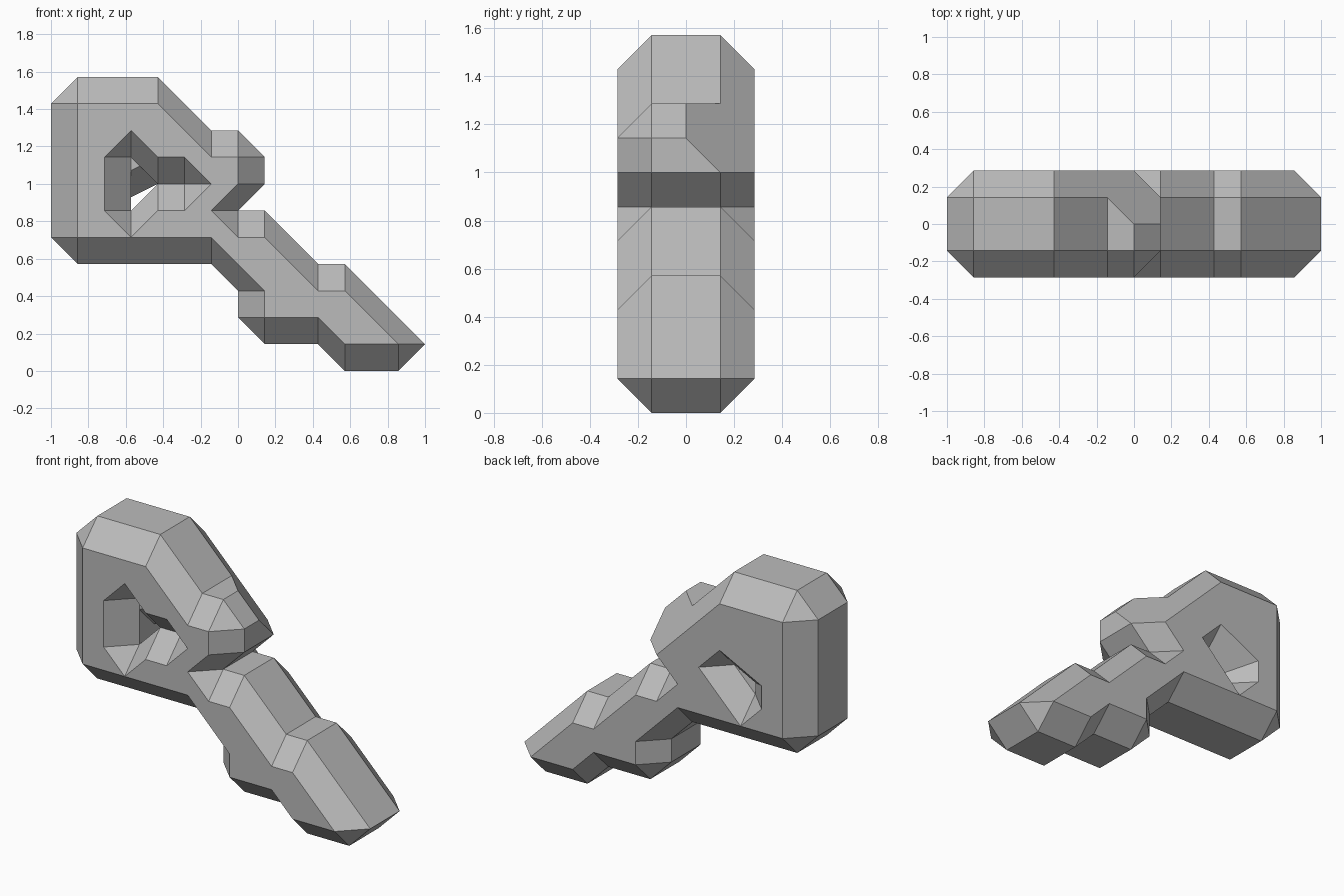
import bpy
import bmesh
from mathutils import Vector

cube = bpy.data.objects.get("Cube")
if cube:
    bpy.data.objects.remove(cube, do_unlink=True)

UNIT = 1 / 7
FULL = (-1, 1)
BACK = (0, 1)

grey = bpy.data.materials.new("plain grey")
grey.use_nodes = True
colour = (0.5, 0.5, 0.5, 1)
grey.diffuse_color = colour
grey.node_tree.nodes["Principled BSDF"].inputs["Base Color"].default_value = colour


def slab(outline, depth=FULL):
    """Corner points of a convex x-z outline swept along y."""
    return [(x, y, z) for x, z in outline for y in depth]


def add_chamfered_hull(target, core):
    """Grow core points by one unit along each axis and wrap them in a hull."""
    grown = set()
    for p in core:
        for axis in range(3):
            for step in (-1, 1):
                q = list(p)
                q[axis] += step
                grown.add(tuple(q))
    bm = bmesh.new()
    for p in sorted(grown):
        bm.verts.new(Vector(p) * UNIT)
    bmesh.ops.convex_hull(bm, input=bm.verts[:])
    loose = [v for v in bm.verts if not v.link_faces]
    bmesh.ops.delete(bm, geom=loose, context='VERTS')
    bmesh.ops.dissolve_limit(bm, angle_limit=0.01, verts=bm.verts[:], edges=bm.edges[:])
    bmesh.ops.recalc_face_normals(bm, faces=bm.faces[:])
    copies = {v: target.verts.new(v.co) for v in bm.verts}
    for f in bm.faces:
        target.faces.new([copies[v] for v in f.verts])
    bm.free()


def make_part(name, cores):
    bm = bmesh.new()
    for core in cores:
        add_chamfered_hull(bm, core)
    mesh = bpy.data.meshes.new(name)
    bm.to_mesh(mesh)
    bm.free()
    mesh.materials.append(grey)
    obj = bpy.data.objects.new(name, mesh)
    bpy.context.collection.objects.link(obj)
    return obj


# Ring-shaped handle around the pierced hole
make_part("bow", [
    slab([(-6, 5), (-5, 5), (-5, 10), (-6, 10)]),
    slab([(-6, 8), (-5, 8), (-4, 9), (-3, 10), (-6, 10)]),
    slab([(-3, 10), (-4, 9), (-3, 8), (-1, 8)]),
    slab([(-2, 8), (-1, 7), (0, 7), (-1, 8)]),
    slab([(-6, 5), (-4, 5), (-5, 6), (-6, 6)]),
    slab([(-4, 5), (-3, 6), (-1, 6), (0, 5), (-1, 5)]),
    slab([(-2, 6), (-1, 6), (0, 7), (-1, 7)]),
])

# Rear filling that makes the hole narrower at the back
make_part("hole_back_rim", [
    slab([(-5, 7), (-4, 8), (-3, 8), (-4, 9), (-5, 8)], BACK),
    slab([(-3, 8), (-2, 7), (-1, 7), (-2, 8)], BACK),
    slab([(-3, 6), (-2, 6), (-1, 7), (-2, 7)], BACK),
])

# Shoulder that sticks out only on the front half
make_part("shoulder", [
    slab([(-1, 8), (0, 7)]) + slab([(0, 8)], (-1, 0)),
])

# Diagonal blade with its ridge
make_part("blade", [
    slab([(-1, 5), (-1, 6), (1, 4), (1, 3)]),
    slab([(0, 5), (1, 5), (3, 3), (3, 2)]),
])

# Lower tooth and the end of the blade
make_part("tooth", [slab([(1, 2), (3, 2), (1, 4)])])
make_part("blade_tip", [slab([(3, 3), (4, 3), (6, 1), (4, 1), (3, 2)])])
